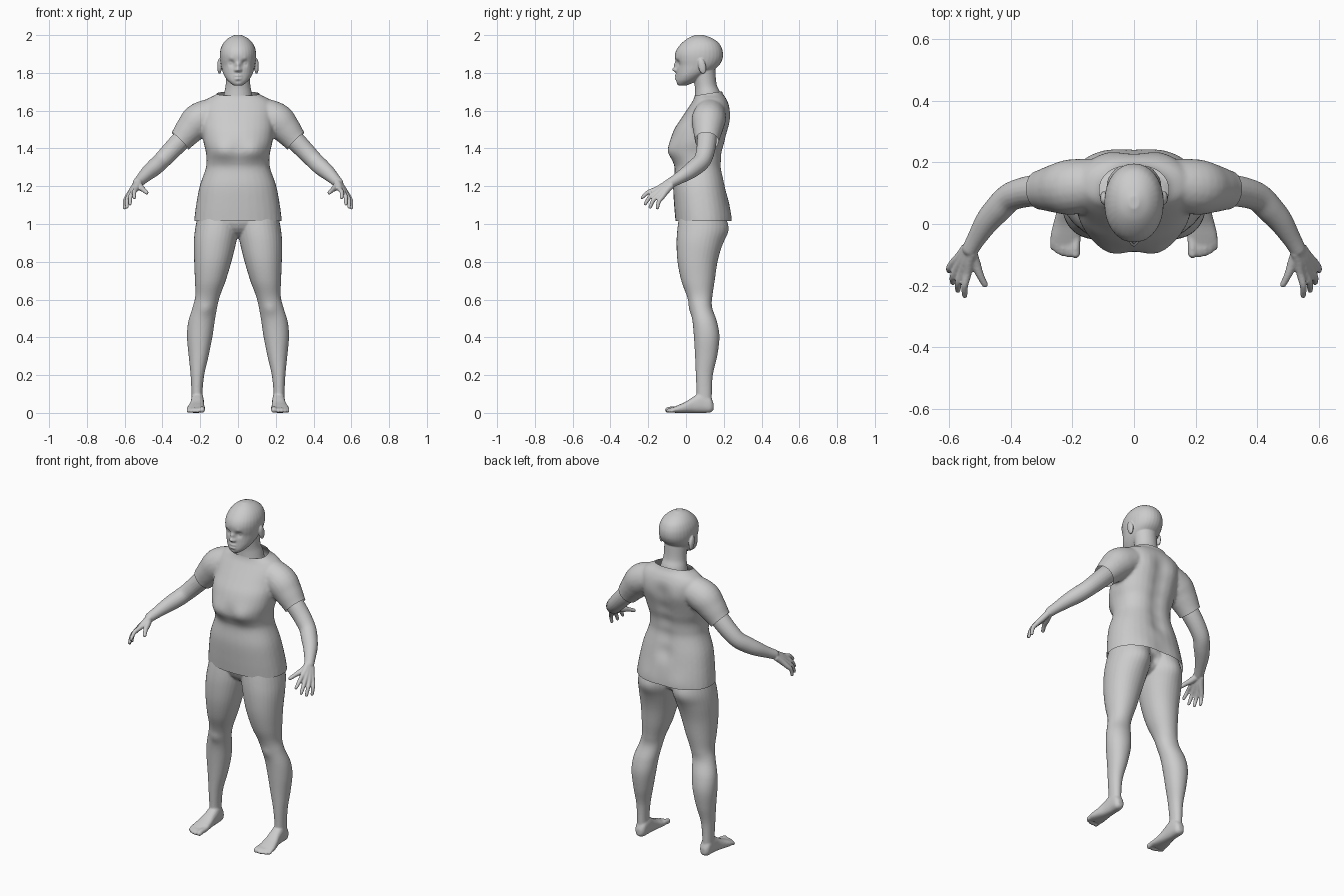
import bpy, bmesh, math
from mathutils import Vector, Matrix

SIDES = 32


def spline(rows, n=5):
    # Catmull-Rom interpolation of every column in a list of rows
    out = []
    for i in range(len(rows) - 1):
        a, b, c, d = (rows[max(i - 1, 0)], rows[i], rows[i + 1], rows[min(i + 2, len(rows) - 1)])
        for k in range(n):
            t = k / n
            out.append([q + 0.5 * t * (r - p + t * (2 * p - 5 * q + 4 * r - s + t * (3 * (q - r) + s - p)))
                        for p, q, r, s in zip(a, b, c, d)])
    return out + [list(rows[-1])]


def skin(bm, rings):
    loops = [[bm.verts.new(p) for p in ring] for ring in rings]
    for a, b in zip(loops, loops[1:]):
        for i in range(len(a)):
            j = (i + 1) % len(a)
            bm.faces.new((a[i], a[j], b[j], b[i]))
    bm.faces.new(loops[0][::-1])
    bm.faces.new(loops[-1])


def loft(bm, rows, axis='Z', e=2.3):
    # rows: position along axis, then the limits of a rounded section
    rings = []
    for h, a0, a1, b0, b1 in spline(rows):
        ring = []
        for i in range(SIDES):
            t = 2 * math.pi * i / SIDES
            c, s = math.cos(t), math.sin(t)
            a = (a0 + a1) / 2 + (a1 - a0) / 2 * math.copysign(abs(c) ** (2 / e), c)
            b = (b0 + b1) / 2 + (b1 - b0) / 2 * math.copysign(abs(s) ** (2 / e), s)
            ring.append((a, b, h) if axis == 'Z' else (a, h, b))
        rings.append(ring)
    skin(bm, rings)


def ball(bm, c, scale, tilt=0.0):
    m = Matrix.Translation(c) @ Matrix.Rotation(tilt, 4, 'X') @ Matrix.Diagonal((*scale, 1))
    bmesh.ops.create_uvsphere(bm, u_segments=20, v_segments=12, radius=1, matrix=m)


def tube(bm, pts):
    # pts: x, y, z, radius
    rows = spline(pts)
    rings = []
    for i, r in enumerate(rows):
        t = Vector(rows[min(i + 1, len(rows) - 1)][:3]) - Vector(rows[max(i - 1, 0)][:3])
        u = t.cross(Vector((1, 1, 1))).normalized()
        v = t.cross(u).normalized()
        rings.append([Vector(r[:3]) + r[3] * (u * math.cos(a) + v * math.sin(a))
                      for a in (2 * math.pi * k / 20 for k in range(20))])
    skin(bm, rings)
    ball(bm, rows[-1][:3], (rows[-1][3],) * 3)


def fuse(name, bm, voxel, bumps=(), smooth=4):
    # mirror, weld into one skin, soften, then push soft dents and bumps along y
    bmesh.ops.recalc_face_normals(bm, faces=bm.faces)
    me = bpy.data.meshes.new(name)
    bm.to_mesh(me)
    bm.free()
    ob = bpy.data.objects.new(name, me)
    bpy.context.collection.objects.link(ob)
    mir = ob.modifiers.new("mirror", 'MIRROR')
    mir.use_mirror_merge = False
    rem = ob.modifiers.new("weld", 'REMESH')
    rem.mode = 'VOXEL'
    rem.voxel_size = voxel
    sm = ob.modifiers.new("soften", 'SMOOTH')
    sm.factor, sm.iterations = 0.5, smooth
    dg = bpy.context.evaluated_depsgraph_get()
    baked = bpy.data.meshes.new_from_object(ob.evaluated_get(dg))
    ob.modifiers.clear()
    ob.data = baked
    for v in baked.vertices:
        p = Vector((abs(v.co.x), v.co.y, v.co.z))
        v.co.y += sum(d * math.exp(-(p - Vector((x, y, z))).length_squared / (r * r))
                      for x, y, z, r, d in bumps)
    baked.shade_smooth()
    return ob


# shirt: torso and sleeves
bm = bmesh.new()
torso = [(.96, .236, -.05, .24), (1.02, .232, -.056, .24), (1.1, .222, -.063, .23),
         (1.2, .203, -.068, .212), (1.29, .172, -.06, .193), (1.33, .167, -.07, .192),
         (1.38, .17, -.092, .197), (1.43, .182, -.088, .21), (1.5, .19, -.063, .225),
         (1.56, .19, -.025, .234), (1.62, .19, .015, .23), (1.66, .165, .04, .215),
         (1.69, .112, .047, .195), (1.74, .085, .05, .18)]
loft(bm, [(z, -w, w, f, b) for z, w, f, b in torso])
tube(bm, [(.1, .13, 1.6, .075), (.2, .12, 1.555, .09), (.255, .115, 1.5, .079),
          (.305, .11, 1.44, .064), (.345, .106, 1.4, .062)])
shirt = fuse("shirt", bm, .009,
             [(.085, -.08, 1.385, .055, -.012), (0, -.1, 1.4, .04, .004), (.1, .22, 1.03, .07, .008),
              (.1, .23, 1.56, .07, .008)] + [(0, .21, z, .05, -.014) for z in (1.2, 1.29, 1.38, 1.47, 1.56)])

# trim hem, collar and sleeve openings
bm = bmesh.new()
bm.from_mesh(shirt.data)


def trim(co, no, keep=lambda c: True):
    faces = [f for f in bm.faces if keep(f.calc_center_median())]
    geom = faces + list({e for f in faces for e in f.edges}) + list({v for f in faces for v in f.verts})
    bmesh.ops.bisect_plane(bm, geom=geom, plane_co=co, plane_no=no, clear_outer=True)


trim((0, 0, 1.015), (0, 0, -1))
trim((0, .05, 1.68), (0, -.16, 1))
for s in (1, -1):
    trim((s * .306, .11, 1.44), (s * .7, -.08, -.7), lambda c: c.z > 1.34 and c.x * s > .22)
bm.to_mesh(shirt.data)
bm.free()
shirt.data.shade_smooth()

# head, neck and ears
bm = bmesh.new()
loft(bm, [(1.6, -.09, .09, .04, .2), (1.69, -.074, .074, .047, .182),
          (1.74, -.065, .065, .045, .162), (1.82, -.066, .066, .03, .155)], e=2)
skull = [(1.733, .022, -.04, .0), (1.742, .036, -.048, .025), (1.76, .056, -.052, .06),
         (1.785, .073, -.051, .1), (1.81, .083, -.05, .14), (1.84, .09, -.05, .175),
         (1.87, .095, -.057, .192), (1.9, .096, -.058, .196), (1.93, .091, -.046, .19),
         (1.96, .076, -.02, .172), (1.985, .05, .013, .135), (2.001, .016, .05, .09)]
loft(bm, [(z, -w, w, f, b) for z, w, f, b in skull], e=2.1)
ball(bm, (.098, .085, 1.835), (.012, .021, .042), .2)
fuse("head", bm, .004, [
    (.036, -.045, 1.853, .017, .015), (.037, -.04, 1.853, .010, -.008),   # eyes
    (.035, -.045, 1.874, .014, -.004),                                    # brows
    (0, -.055, 1.818, .013, -.027), (0, -.052, 1.842, .014, -.013),       # nose
    (.013, -.05, 1.814, .008, -.008),
    (0, -.053, 1.785, .010, -.007), (.014, -.05, 1.784, .009, -.004),     # lips
    (0, -.053, 1.768, .010, -.007), (.012, -.05, 1.769, .009, -.004),
    (0, -.053, 1.777, .005, .004), (.012, -.05, 1.777, .005, .004),
    (0, -.05, 1.757, .008, .004), (.098, .08, 1.835, .012, .004)], 3)

# arms and hands
bm = bmesh.new()
tube(bm, [(.25, .113, 1.5, .05), (.305, .11, 1.44, .052), (.36, .102, 1.382, .049),
          (.405, .085, 1.335, .046), (.44, .05, 1.302, .045), (.475, .01, 1.272, .04),
          (.51, -.045, 1.238, .031), (.53, -.08, 1.218, .027)])
wrist = Vector((.533, -.085, 1.213))
middle = Vector((.563, -.147, 1.162))
fingers = [((.54, -.16, 1.183), (.55, -.24, 1.135)), ((.558, -.157, 1.167), (.573, -.222, 1.1)),
           ((.575, -.146, 1.152), (.59, -.195, 1.082)), ((.587, -.127, 1.142), (.602, -.155, 1.077))]
for knuckle, tip in fingers:
    k, t = Vector(knuckle), Vector(tip)
    t -= (t - k).normalized() * .009
    mid = (k + t) / 2 + Vector((.005, -.004, .007))
    tube(bm, [(*(wrist + (k - middle) * .4), .018), (*((wrist + k) / 2 + (k - middle) * .1), .017),
              (*k, .0135), (*mid, .0115), (*t, .009)])
tube(bm, [(.53, -.09, 1.21, .02), (.514, -.13, 1.192, .017), (.5, -.165, 1.181, .0125),
          (.484, -.196, 1.166, .0105)])
fuse("arms", bm, .0045, smooth=3)

# legs, hips and feet
bm = bmesh.new()
loft(bm, [(.03, .182, .247, .055, .138), (.1, .188, .246, .056, .137), (.2, .179, .251, .052, .142),
          (.3, .156, .261, .048, .165), (.4, .136, .27, .042, .177), (.48, .124, .264, .035, .165),
          (.56, .11, .24, .022, .138), (.62, .095, .226, .004, .14), (.7, .065, .228, -.025, .152),
          (.8, .035, .232, -.045, .167), (.9, .01, .234, -.05, .192), (.98, -.005, .226, -.045, .21),
          (1.08, -.01, .205, -.03, .195)], e=2.1)
ball(bm, (0, .075, 1.03), (.16, .115, .105))
loft(bm, [(.146, .2, .23, .015, .05), (.128, .185, .245, .002, .085), (.085, .181, .248, 0, .11),
          (.04, .18, .252, 0, .086), (0, .177, .262, 0, .06), (-.04, .174, .271, 0, .042),
          (-.07, .178, .268, .001, .029)], 'Y', 2.5)
toes = [(.19, -.096, .0155), (.213, -.099, .0105), (.231, -.095, .0105), (.248, -.087, .01), (.263, -.076, .0095)]
for x, y, r in toes:
    tube(bm, [(x - .002, -.04, .02, r), (x, y + .02, .019, r), (x, y, r, r)])
fuse("legs", bm, .0055, [(.11, .2, .97, .07, .016), (.168, .02, .55, .035, -.008),
                         (0, .19, 1, .03, -.02)], 4)
